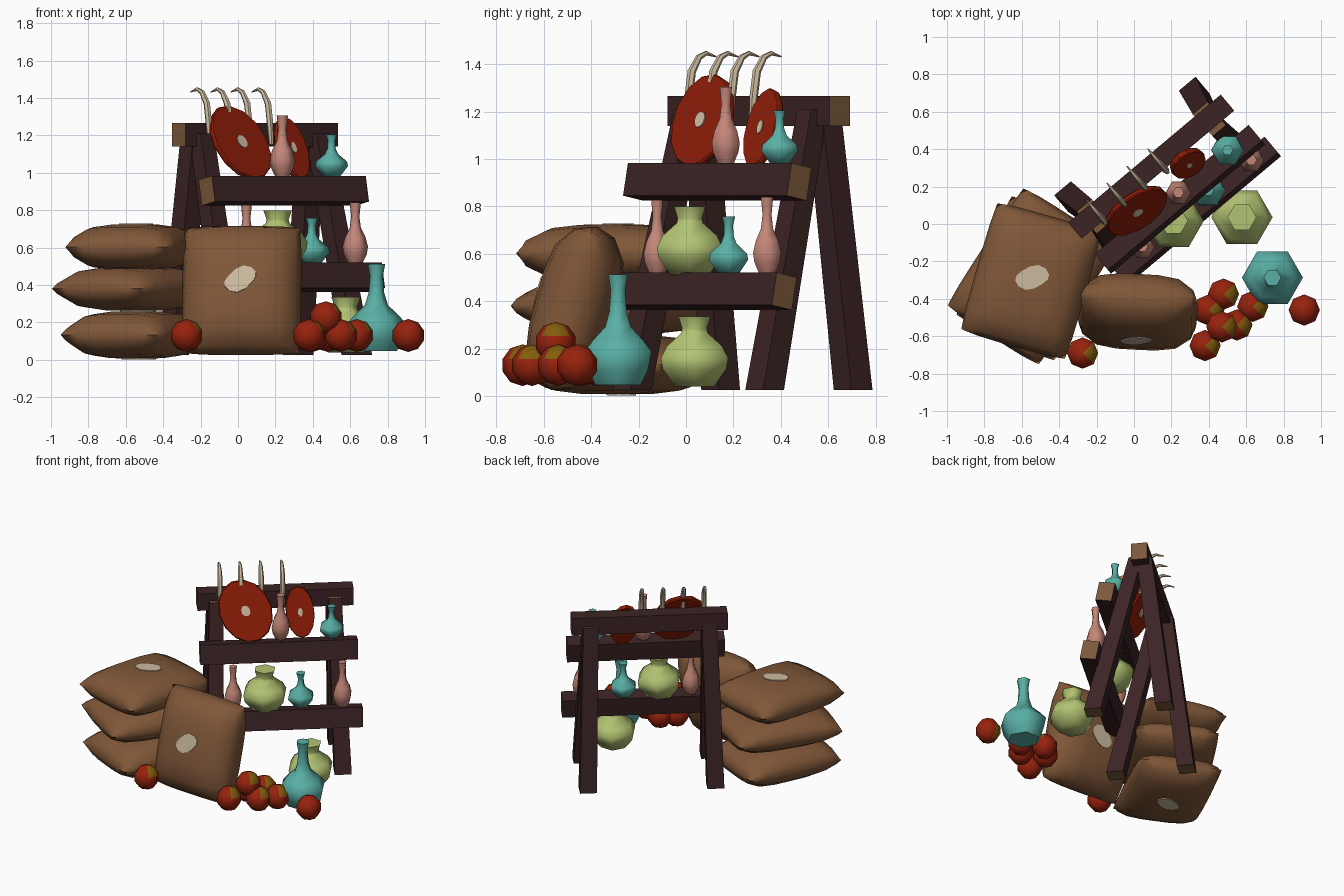
import bpy, bmesh, math
from mathutils import Vector as V, Matrix, Euler

if "Cube" in bpy.data.objects:
    bpy.data.objects.remove(bpy.data.objects["Cube"])


def mat(name, c):
    m = bpy.data.materials.new(name)
    m.diffuse_color = (*c, 1)
    m.use_nodes = True
    m.node_tree.nodes["Principled BSDF"].inputs["Base Color"].default_value = m.diffuse_color
    return m


DARK = mat("dark wood", (.045, .017, .018))
CUT = mat("cut wood end", (.20, .10, .045))
SACK = mat("brown sackcloth", (.215, .095, .04))
CREAM = mat("cream patch", (.60, .49, .34))
MEAT = mat("meat red", (.26, .011, .002))
FRUIT = mat("fruit red", (.31, .016, .004))
OCHRE = mat("ochre", (.23, .11, .004))
GREEN = mat("green glaze", (.45, .55, .17))
TEAL = mat("teal glaze", (.10, .43, .38))
PINK = mat("pink glaze", (.55, .24, .19))


def finish(name, bm, mats, smooth=None):
    bmesh.ops.recalc_face_normals(bm, faces=bm.faces)
    me = bpy.data.meshes.new(name)
    bm.to_mesh(me)
    bm.free()
    for m in mats:
        me.materials.append(m)
    ob = bpy.data.objects.new(name, me)
    bpy.context.collection.objects.link(ob)
    if smooth:
        bpy.context.view_layer.objects.active = ob
        ob.select_set(True)
        bpy.ops.object.shade_smooth_by_angle(angle=math.radians(smooth))
        ob.select_set(False)
    return ob


# rack frame: U runs along the shelves, N points to the shelf front
A = math.radians(40)
U, N, Z = V((math.cos(A), math.sin(A), 0)), V((math.sin(A), -math.cos(A), 0)), V((0, 0, 1))
C = V((.09, .305, 0))


def P(u, n, z):
    return C + U * u + N * n + Z * z


def loft(bm, rings, caps=True):
    vs = [[bm.verts.new(p) for p in r] for r in rings]
    k = len(vs[0])
    for a, b in zip(vs, vs[1:]):
        for i in range(k):
            bm.faces.new((a[i], a[(i + 1) % k], b[(i + 1) % k], b[i]))
    if caps:
        return [bm.faces.new(vs[0]), bm.faces.new(vs[-1])]


def bar(name, a, b, s, t, taper=1.0):
    bm = bmesh.new()
    for f in loft(bm, [[e + (s * i + t * j) * k for i, j in ((-1, -1), (1, -1), (1, 1), (-1, 1))]
                       for e, k in ((a, 1), (b, taper))]):
        f.material_index = 1
    finish(name, bm, [DARK, CUT])


# rack: top beam, two rolled shelves, four splayed legs meeting under the beam
bar("top_beam", P(-.53, 0, 1.203), P(.535, 0, 1.203), N * .056, Z * .063)
R = math.radians(11)
s, t = N * math.cos(R) + Z * math.sin(R), Z * math.cos(R) - N * math.sin(R)
bar("upper_shelf", P(-.53, .232, .904), P(.545, .232, .904), s * .056, t * .07)
bar("lower_shelf", P(-.505, .335, .442), P(.57, .335, .442), s * .056, t * .07)
for side in (-1, 1):
    bar("front_leg", P(.435 * side, .33, .025), P(.405 * side, .04, 1.21), U * .058, N * .058, .8)
    bar("back_leg", P(.435 * side, -.158, .025), P(.405 * side, -.02, 1.2), U * .058, N * .058, .9)

# vases: six-sided turned profiles (radius, height)
PINK_P = [(.038, 0), (.062, .05), (.068, .09), (.055, .14), (.03, .19), (.022, .25), (.03, .325)]
TEAL_P = [(.045, 0), (.088, .055), (.083, .08), (.035, .12), (.022, .15), (.02, .19), (.03, .225)]
GREEN_P = [(.095, 0), (.155, .075), (.164, .12), (.135, .17), (.065, .225), (.06, .245), (.078, .295)]
TALL_P = [(.11, 0), (.145, .06), (.163, .14), (.12, .19), (.062, .245), (.042, .31), (.035, .40), (.047, .465)]


def vase(name, prof, m, x, y, z, k=1.0):
    bm = bmesh.new()
    loft(bm, [[V((x + r * k * math.cos(i * math.pi / 3), y + r * k * math.sin(i * math.pi / 3), z + h * k))
               for i in range(6)] for r, h in prof])
    finish(name, bm, [m], 62)


vase("upper_pink_vase", PINK_P, PINK, .237, .168, .98)
vase("upper_teal_vase", TEAL_P, TEAL, .50, .395, .98)
vase("lower_pink_vase_left", PINK_P, PINK, .045, -.122, .515, .96)
vase("lower_pink_vase_right", PINK_P, PINK, .627, .342, .515)
vase("lower_teal_vase", TEAL_P, TEAL, .395, .18, .515, 1.08)
vase("lower_green_vase", GREEN_P, GREEN, .212, .016, .51, .98)
vase("floor_green_vase", GREEN_P, GREEN, .577, .036, .04, 1.0)
vase("floor_teal_vase", TALL_P, TEAL, .74, -.287, .047)


# sacks: puffy pillow surfaces with a cream spot on each broad side
def sack(name, loc, rot, w, d, h):
    M = Matrix.Translation(loc) @ Euler([math.radians(a) for a in rot]).to_matrix().to_4x4()

    def pt(u, v, sg, off=0.0):
        f = (1 - abs(u) ** 4) * (1 - abs(v) ** 4)
        pu, pv = 1 - .035 * v ** 4, 1 - .035 * u ** 4
        return M @ V((u * w * pu, v * d * pv, sg * (h * max(f, 0) ** .55 + off)))
    bm = bmesh.new()
    st = [-1, -.92, -.67, -.33, 0, .33, .67, .92, 1]
    for sg in (-1, 1):
        g = [[bm.verts.new(pt(a, b, sg)) for b in st] for a in st]
        for i in range(8):
            for j in range(8):
                bm.faces.new((g[i][j], g[i + 1][j], g[i + 1][j + 1], g[i][j + 1]))
    bmesh.ops.remove_doubles(bm, verts=bm.verts, dist=.0005)
    finish(name, bm, [SACK], 60)
    for sg in (-1, 1):
        bm = bmesh.new()
        rim = []
        for i in range(12):
            a = i * math.pi / 6
            x, y = .092 * math.cos(a), (.06 + .01 * math.sin(2 * a)) * math.sin(a)
            rim.append(((x * .9 - y * .44) / w, (x * .44 + y * .9 + .02) / d))
        loft(bm, [[pt(a, b, sg, o) for a, b in rim] for o in (-.003, .005)])
        finish(name + "_spot", bm, [CREAM])


sack("bottom_sack", (-.54, -.29, .133), (0, 0, -25), .298, .362, .126)
sack("middle_sack", (-.55, -.28, .38), (0, 0, -33), .30, .385, .118)
sack("top_sack", (-.55, -.305, .602), (0, 0, -16), .298, .362, .122)
sack("upright_sack", (.02, -.47, .37), (75, 0, -3), .318, .357, .165)


# fruit: low-poly balls with an ochre cheek
def fruit(x, y, z, cheek):
    bm = bmesh.new()
    bmesh.ops.create_uvsphere(bm, u_segments=8, v_segments=5, radius=.088)
    d = V(cheek).normalized()
    bm.normal_update()
    for f in bm.faces:
        f.material_index = 1 if f.normal.dot(d) > .8 else 0
    bmesh.ops.translate(bm, vec=(x, y, z), verts=bm.verts)
    finish("fruit", bm, [FRUIT, OCHRE], 55)


for x, y, z in ((-.275, -.69, .13), (.38, -.65, .13), (.40, -.46, .13), (.47, -.55, .225),
                (.55, -.54, .13), (.478, -.375, .13), (.635, -.44, .13)):
    fruit(x, y, z, (.76, .12, .64))
fruit(.91, -.46, .13, (-.5, .8, -.3))


# hanging meat slices: tilted oval slabs leaning back, with a bone spot
def slice_(name, c, a, b, spin, lean):
    L = math.radians(lean)
    face, up = N * math.cos(L) + Z * math.sin(L), Z * math.cos(L) - N * math.sin(L)
    S = math.radians(spin)
    e1, e2 = U * math.cos(S) + up * math.sin(S), up * math.cos(S) - U * math.sin(S)

    def oval(k, o):
        return [c + e1 * a * k * math.cos(i * math.pi / 7) + e2 * b * k * math.sin(i * math.pi / 7) + face * o
                for i in range(14)]
    bm = bmesh.new()
    loft(bm, [oval(.97, -.016), oval(1, -.008), oval(1, .008), oval(.97, .016)])
    finish(name, bm, [MEAT])
    for sg in (-1, 1):
        bm = bmesh.new()
        loft(bm, [oval(.17, sg * .014), oval(.17, sg * .021)])
        finish(name + "_bone", bm, [CREAM])


slice_("large_meat_slice", P(-.21, .129, 1.16), .222, .178, 114, 24)
slice_("small_meat_slice", P(.164, .112, 1.13), .178, .098, 95, 20)

# curved bone hooks over the top beam: tapered tubes
PATH = [(.078, 1.15, .012), (.066, 1.27, .018), (.05, 1.37, .018), (.01, 1.43, .014), (-.03, 1.447, .010), (-.085, 1.432, .003)]
for u in (-.377, -.235, -.095, .05):
    bm = bmesh.new()
    rings = []
    for i, (n, z, r) in enumerate(PATH):
        p, q = PATH[max(i - 1, 0)], PATH[min(i + 1, 5)]
        tan = (N * (q[0] - p[0]) + Z * (q[1] - p[1])).normalized()
        side = tan.cross(U)
        rings.append([P(u, n, z) + (U * math.cos(j * math.pi / 3) + side * math.sin(j * math.pi / 3)) * r
                      for j in range(6)])
    loft(bm, rings)
    finish("bone_hook", bm, [CREAM], 50)
